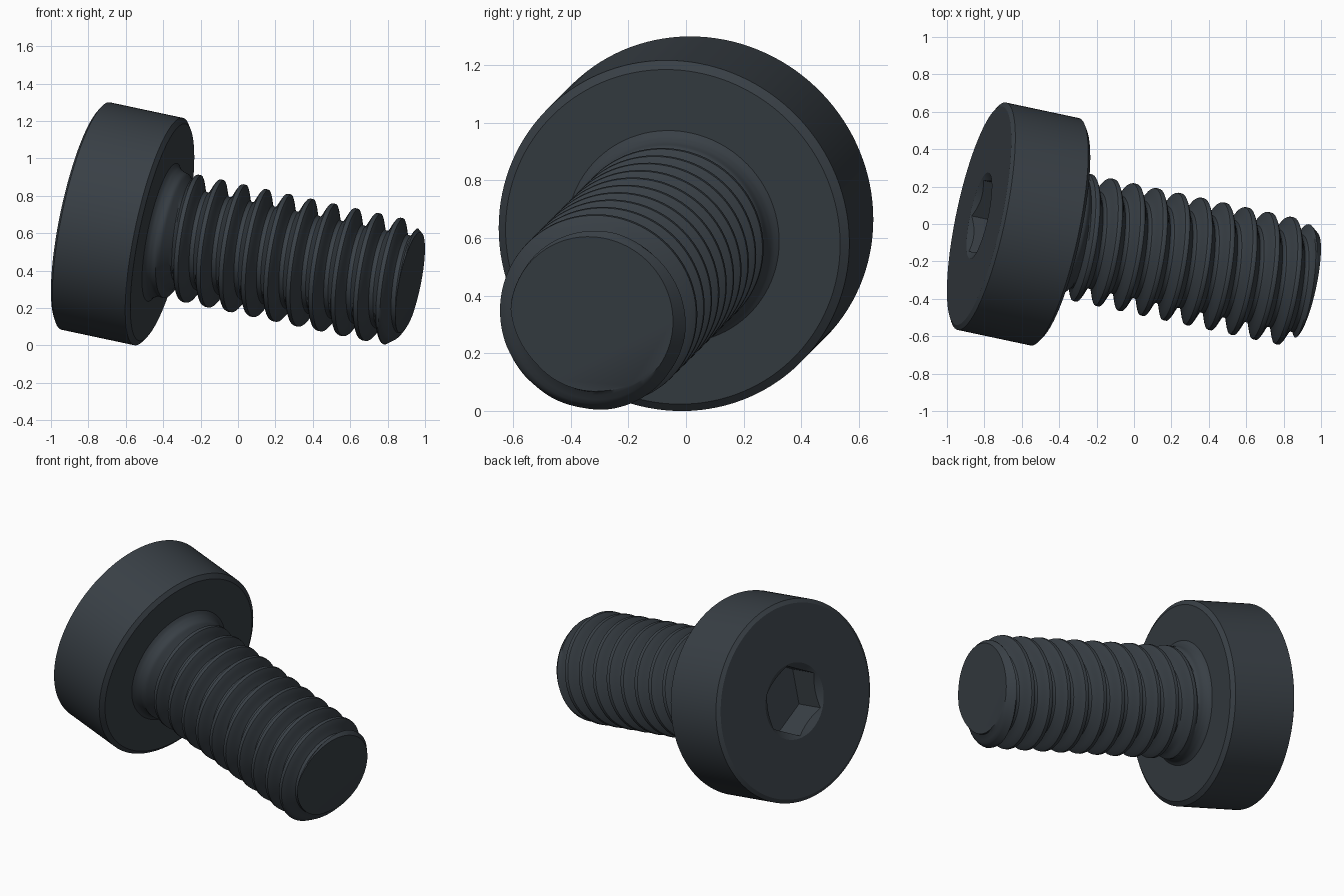
import bpy, bmesh, math
from mathutils import Matrix, Vector

old = bpy.data.objects.get("Cube")
if old:
    bpy.data.objects.remove(old, do_unlink=True)

# Single dark metal colour
metal = bpy.data.materials.new("dark_blue_grey_metal")
metal.use_nodes = True
colour = (0.04, 0.05, 0.06, 1)
metal.diffuse_color = colour
metal.node_tree.nodes["Principled BSDF"].inputs["Base Color"].default_value = colour

# Screw frame: local z runs from the head to the tip, local x is near world y
axis = Vector((1, -0.213, -0.213)).normalized()
side = Vector((0, 1, 0))
side = (side - axis * side.dot(axis)).normalized()
up = axis.cross(side)
frame = Matrix((side, up, axis)).transposed().to_4x4()
frame.translation = (-0.424, -0.0415, 0.6085)


def finish(bm, name):
    bmesh.ops.recalc_face_normals(bm, faces=bm.faces[:])
    mesh = bpy.data.meshes.new(name)
    bm.to_mesh(mesh)
    bm.free()
    mesh.materials.append(metal)
    obj = bpy.data.objects.new(name, mesh)
    obj.matrix_world = frame
    bpy.context.collection.objects.link(obj)
    return obj


def select(obj):
    bpy.ops.object.select_all(action='DESELECT')
    obj.select_set(True)
    bpy.context.view_layer.objects.active = obj


def lathe(name, profile, sides, turn=0.0):
    """Closed solid from (radius, height) pairs."""
    bm = bmesh.new()
    rings = []
    for r, z in profile:
        angles = [turn + math.tau * j / sides for j in range(sides)]
        rings.append([bm.verts.new((r * math.cos(a), r * math.sin(a), z)) for a in angles])
    for a, b in zip(rings, rings[1:]):
        for j in range(sides):
            k = (j + 1) % sides
            bm.faces.new((a[j], a[k], b[k], b[j]))
    bm.faces.new(rings[0])
    bm.faces.new(rings[-1])
    return finish(bm, name)


def lerp_path(points, s):
    for (s0, r0), (s1, r1) in zip(points, points[1:]):
        if s <= s1:
            return r0 + (r1 - r0) * max(0, s - s0) / (s1 - s0)
    return points[-1][1]


# Head with small chamfers
FACE = -0.422
head = lathe("head", [(0.597, FACE), (0.6215, -0.407), (0.6215, 0), (0.593, 0.02)], 128)

# Hex socket with a round countersink
cutters = [
    lathe("socket_hex_cutter", [(0.224, FACE - 0.1), (0.224, FACE + 0.2)], 6, math.pi / 6),
    lathe("socket_countersink_cutter", [(0.255, FACE - 0.02), (0.235, FACE), (0.19, FACE + 0.03)], 96),
]
for cutter in cutters:
    cutter.hide_render = True
    select(head)
    mod = head.modifiers.new("socket", 'BOOLEAN')
    mod.operation = 'DIFFERENCE'
    mod.solver = 'EXACT'
    mod.object = cutter
    bpy.ops.object.modifier_apply(modifier=mod.name)
for cutter in cutters:
    bpy.data.objects.remove(cutter, do_unlink=True)

# Threaded shaft: helical grid clipped flat at both ends
PITCH, CREST, ROOT, PHASE = 0.1253, 0.342, 0.26, 1.25
START, END = 0.01, 1.40
COLS, STEPS = 96, 16
neck = [(0.01, 0.39), (0.035, 0.357), (0.06, 0.343), (0.09, 0.335), (0.15, 0.27), (0.2, 0.2)]
tip = [(1.33, CREST), (END, 0.288)]


def shaft_radius(s, turn):
    t = (s - PHASE) / PITCH - turn
    t = abs(t - round(t))
    k = min(1, max(0, (t - 0.08) / 0.34))
    k = 0.5 * k + 0.5 * k * k * (3 - 2 * k)
    thread = CREST + (ROOT - CREST) * k
    return min(max(thread, lerp_path(neck, s)), max(CREST, lerp_path(neck, s)) if s < 1.33 else lerp_path(tip, s))


bm = bmesh.new()
first = math.floor((START / PITCH - 1) * STEPS) - 1
last = math.ceil(END / PITCH * STEPS) + 1
columns = []
for j in range(COLS + 1):
    turn = j / COLS
    column = []
    for i in range(first, last + 1):
        s = min(END, max(START, PITCH * (i / STEPS + turn)))
        r = shaft_radius(s, turn)
        a = math.tau * turn
        column.append(bm.verts.new((r * math.cos(a), r * math.sin(a), s)))
    columns.append(column)
for a, b in zip(columns, columns[1:]):
    for i in range(len(a) - 1):
        bm.faces.new((a[i], b[i], b[i + 1], a[i + 1]))
bmesh.ops.remove_doubles(bm, verts=bm.verts[:], dist=0.0001)
bmesh.ops.holes_fill(bm, edges=[e for e in bm.edges if e.is_boundary], sides=0)
shaft = finish(bm, "threaded_shaft")

# Smooth shading with crisp rims
for obj in (head, shaft):
    select(obj)
    bpy.ops.object.shade_smooth_by_angle(angle=math.radians(30))
